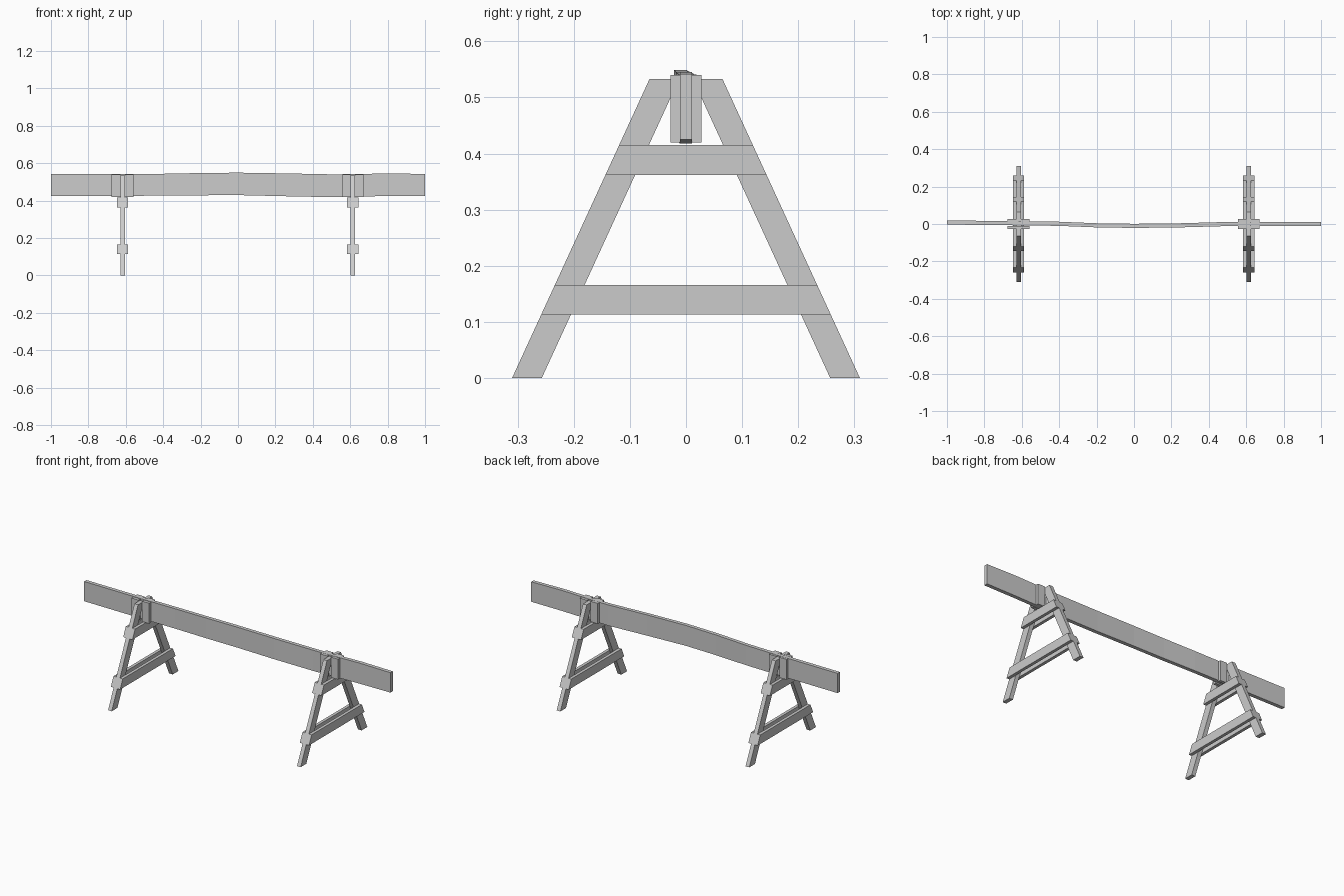
import bpy, bmesh
from mathutils import Vector

if "Cube" in bpy.data.objects:
    bpy.data.objects.remove(bpy.data.objects["Cube"])


def loft(name, rings):
    """Solid from matching four-point cross-sections, capped at both ends."""
    bm = bmesh.new()
    vs = [[bm.verts.new(p) for p in r] for r in rings]
    for a, b in zip(vs, vs[1:]):
        for i in range(4):
            j = (i + 1) % 4
            bm.faces.new((a[i], a[j], b[j], b[i]))
    bm.faces.new(vs[0])
    bm.faces.new(vs[-1])
    bmesh.ops.recalc_face_normals(bm, faces=bm.faces)
    me = bpy.data.meshes.new(name)
    bm.to_mesh(me)
    bm.free()
    ob = bpy.data.objects.new(name, me)
    bpy.context.collection.objects.link(ob)
    return ob


def slab(name, yz, x0, x1):
    """Flat board: a side-view outline given thickness along x."""
    return loft(name, [[(x, y, z) for y, z in yz] for x in (x0, x1)])


TOP, FOOT, HEAD, WIDTH = 0.533, 0.31, 0.065, 0.053


def edge(z):
    """Outer leg edge at height z."""
    return FOOT + (HEAD - FOOT) * z / TOP


# Slightly warped beam: x, centre y, bottom z, top z
stations = [(-1, 0.008, 0.425, 0.541), (-0.62, 0.004, 0.425, 0.541),
            (-0.4, 0.001, 0.426, 0.543), (-0.2, -0.007, 0.428, 0.547),
            (0, -0.010, 0.429, 0.549), (0.25, -0.007, 0.423, 0.545),
            (0.5, 0.0, 0.418, 0.540), (0.62, 0.0, 0.421, 0.541),
            (0.8, 0.0, 0.424, 0.545), (1, 0.0, 0.425, 0.542)]
T = 0.011
loft("beam", [[(x, y - T, b), (x, y + T, b), (x, y + T, t), (x, y - T, t)]
              for x, y, b, t in stations])

# Two trestles
for side, cx in (("left", -0.617), ("right", 0.613)):
    # Splayed legs
    for end, s in (("front", -1), ("back", 1)):
        slab(f"{side}_{end}_leg",
             [(s * FOOT, 0), (s * HEAD, TOP), (s * (HEAD - WIDTH), TOP), (s * (FOOT - WIDTH), 0)],
             cx - 0.012, cx + 0.012)

    for face, d in (("inner", -1 if cx > 0 else 1), ("outer", 1 if cx > 0 else -1)):
        # Paired cross boards sandwiching the legs
        for level, z0, z1 in (("lower", 0.113, 0.166), ("upper", 0.362, 0.415)):
            slab(f"{side}_{level}_{face}_crossboard",
                 [(-edge(z0), z0), (edge(z0), z0), (edge(z1), z1), (-edge(z1), z1)],
                 cx + d * 0.012, cx + d * 0.030)
        # Clamping blocks beside the beam
        for end, s in (("front", -1), ("back", 1)):
            slab(f"{side}_{end}_{face}_block",
                 [(s * 0.010, 0.42), (s * 0.028, 0.42), (s * 0.028, 0.54), (s * 0.010, 0.54)],
                 cx + d * 0.012, cx + d * 0.058)
